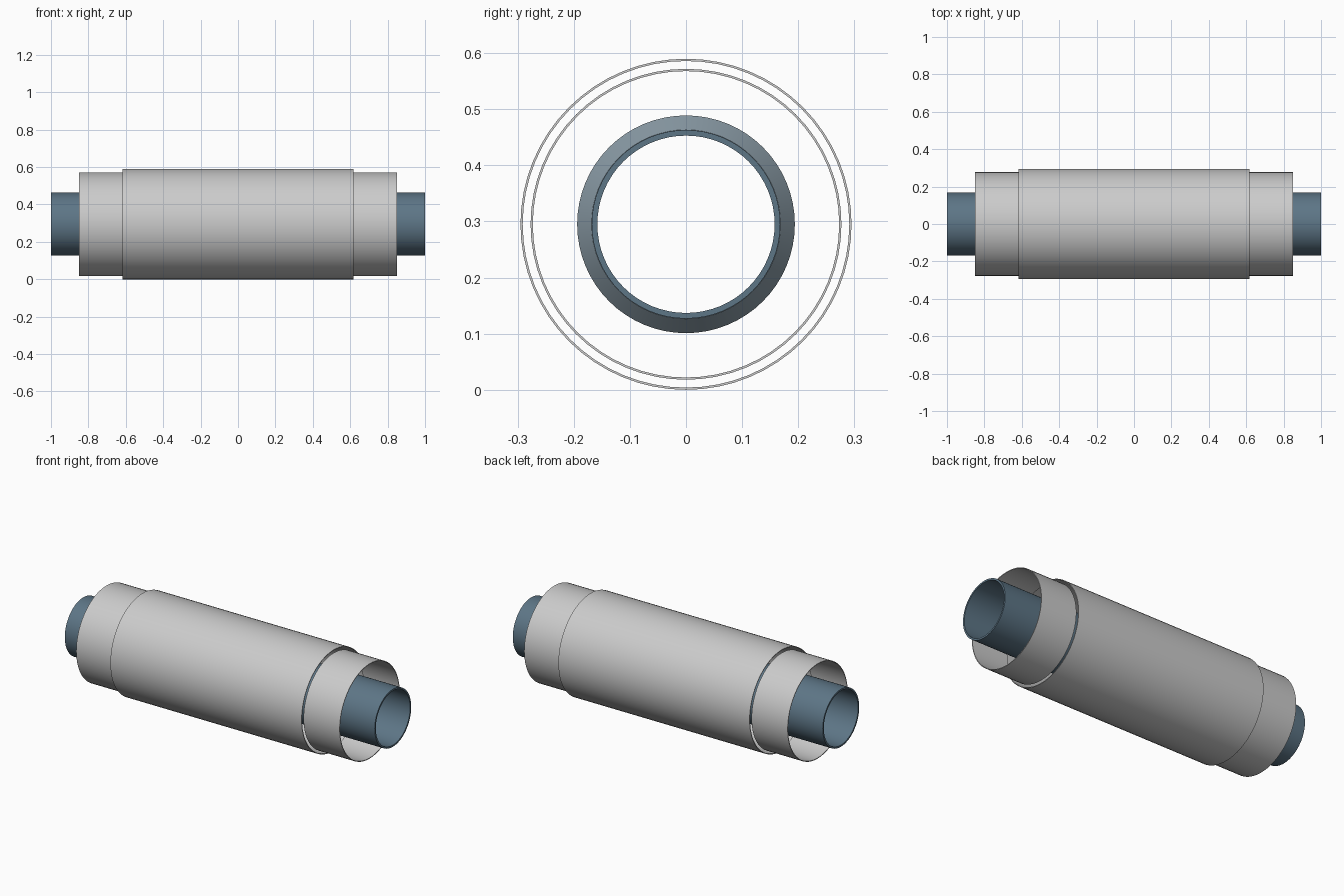
import bpy, bmesh, math

if "Cube" in bpy.data.objects:
    bpy.data.objects.remove(bpy.data.objects["Cube"])

CZ = 0.295      # axis height
SEG = 64


def material(name, rgb):
    m = bpy.data.materials.new(name)
    m.diffuse_color = (*rgb, 1)
    m.use_nodes = True
    m.node_tree.nodes["Principled BSDF"].inputs["Base Color"].default_value = m.diffuse_color
    return m


def lathe(name, profile, mat=None):
    """Revolve a closed (x, radius) profile around the long axis."""
    bm = bmesh.new()
    rings = []
    for x, r in profile:
        rings.append([bm.verts.new((x, r * math.cos(2 * math.pi * i / SEG),
                                    r * math.sin(2 * math.pi * i / SEG)))
                      for i in range(SEG)])
    for a, b in zip(rings, rings[1:] + rings[:1]):
        for i in range(SEG):
            j = (i + 1) % SEG
            bm.faces.new((a[i], a[j], b[j], b[i]))
    bmesh.ops.recalc_face_normals(bm, faces=bm.faces)
    me = bpy.data.meshes.new(name)
    bm.to_mesh(me)
    bm.free()
    ob = bpy.data.objects.new(name, me)
    ob.location.z = CZ
    bpy.context.collection.objects.link(ob)
    if mat:
        me.materials.append(mat)
    bpy.ops.object.select_all(action='DESELECT')
    ob.select_set(True)
    bpy.context.view_layer.objects.active = ob
    bpy.ops.object.shade_smooth_by_angle(angle=math.radians(30))
    return ob


def tube(name, x0, x1, r_in, r_out, mat=None):
    return lathe(name, [(x0, r_in), (x0, r_out), (x1, r_out), (x1, r_in)], mat)


blue = material("blue_steel", (0.11, 0.18, 0.24))
pale = material("pale_steel", (0.24, 0.31, 0.36))

# Inner pipe running the full length
tube("inner_pipe", -1, 1, 0.158, 0.168, blue)

# Corrugated bellows around the middle of the pipe, hidden by the sleeve
half, folds = 0.4, 14
step = half / folds
ridge = [(-half + i * step, 0.194 if i % 2 else 0.1685) for i in range(2 * folds + 1)]
lathe("bellows", ridge + [(half, 0.166), (-half, 0.166)], pale)

# Outer sleeve and the slightly narrower end shells
tube("outer_sleeve", -0.617, 0.617, 0.291, 0.295)
for side, label in ((-1, "left"), (1, "right")):
    tube(f"{label}_end_shell", side * 0.617, side * 0.85, 0.273, 0.277)
